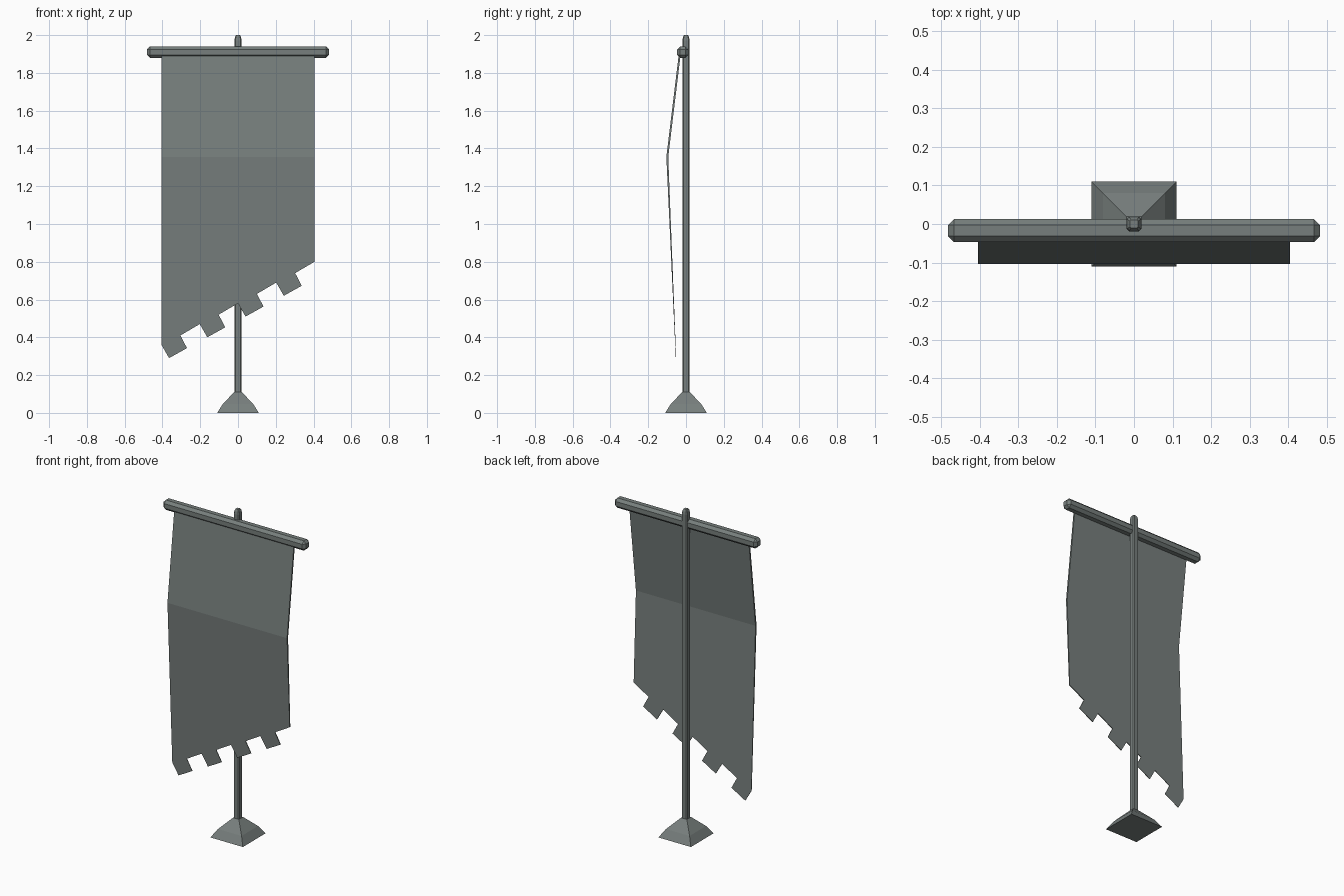
import bpy
import bmesh

cube = bpy.data.objects.get("Cube")
if cube:
    bpy.data.objects.remove(cube, do_unlink=True)

grey = bpy.data.materials.new("slate_grey")
grey.use_nodes = True
colour = (0.185, 0.212, 0.205, 1)
grey.diffuse_color = colour
grey.node_tree.nodes["Principled BSDF"].inputs["Base Color"].default_value = colour


def finish(name, bm):
    bmesh.ops.recalc_face_normals(bm, faces=bm.faces)
    mesh = bpy.data.meshes.new(name)
    bm.to_mesh(mesh)
    bm.free()
    mesh.materials.append(grey)
    obj = bpy.data.objects.new(name, mesh)
    bpy.context.collection.objects.link(obj)
    return obj


def square_loft(name, rings, chamfer=0.0):
    """Stack square rings given as (height, half width), with optional cut corners."""
    bm = bmesh.new()
    loops = []
    for z, h in rings:
        points = []
        for sx, sy in ((1, 1), (-1, 1), (-1, -1), (1, -1)):
            if chamfer:
                c = h * (1 - chamfer)
                pair = [(sx * h, sy * c), (sx * c, sy * h)]
                points += pair if sx * sy > 0 else pair[::-1]
            else:
                points.append((sx * h, sy * h))
        loops.append([bm.verts.new((x, y, z)) for x, y in points])
    n = len(loops[0])
    for low, high in zip(loops, loops[1:]):
        for i in range(n):
            j = (i + 1) % n
            bm.faces.new((low[i], low[j], high[j], high[i]))
    bm.faces.new(loops[0][::-1])
    bm.faces.new(loops[-1])
    return finish(name, bm)


# Flared foot and upright pole with a rounded tip
square_loft("base", [(0, 0.11), (0.048, 0.08), (0.11, 0.02)])
square_loft("pole", [(0.1, 0.019), (1.972, 0.019), (1.99, 0.016), (2.0, 0.01)], 0.3)

# Chamfered crossbar
bm = bmesh.new()
bmesh.ops.create_cube(bm, size=1)
bmesh.ops.scale(bm, vec=(0.966, 0.06, 0.06), verts=bm.verts)
bmesh.ops.translate(bm, vec=(0, -0.017, 1.91), verts=bm.verts)
bmesh.ops.bevel(bm, geom=bm.edges[:], offset=0.016, segments=1, affect="EDGES")
finish("crossbar", bm)

# Hanging cloth: slanted hem with four repeated tabs, folded at mid height
W, TOP, FOLD = 0.405, 1.9, 1.355
hem = []
for k in range(4):
    x, z = -W + 0.2025 * k, 0.36 + 0.11 * k
    hem += [(x + dx, z + dz) for dx, dz in
            ((0, 0), (0.04, -0.07), (0.135, -0.017), (0.1, 0.05))]
hem.append((W, 0.8))
outline = hem + [(W, FOLD), (W, TOP), (-W, TOP), (-W, FOLD)]


def cloth_y(z, back):
    if z >= FOLD:
        t = (z - FOLD) / (TOP - FOLD)
        return -0.104 + 0.066 * t + back * 0.01
    t = (FOLD - z) / (FOLD - 0.29)
    return -0.104 + 0.05 * t + back * (0.01 - 0.008 * t)


bm = bmesh.new()
sides = []
for back in (0, 1):
    verts = [bm.verts.new((x, cloth_y(z, back), z)) for x, z in outline]
    n = len(hem)
    bm.faces.new(verts[:n + 1] + [verts[-1]])
    bm.faces.new(verts[n:])
    sides.append(verts)
front, rear = sides
for i in range(len(outline)):
    j = (i + 1) % len(outline)
    bm.faces.new((front[i], front[j], rear[j], rear[i]))
finish("cloth", bm)
